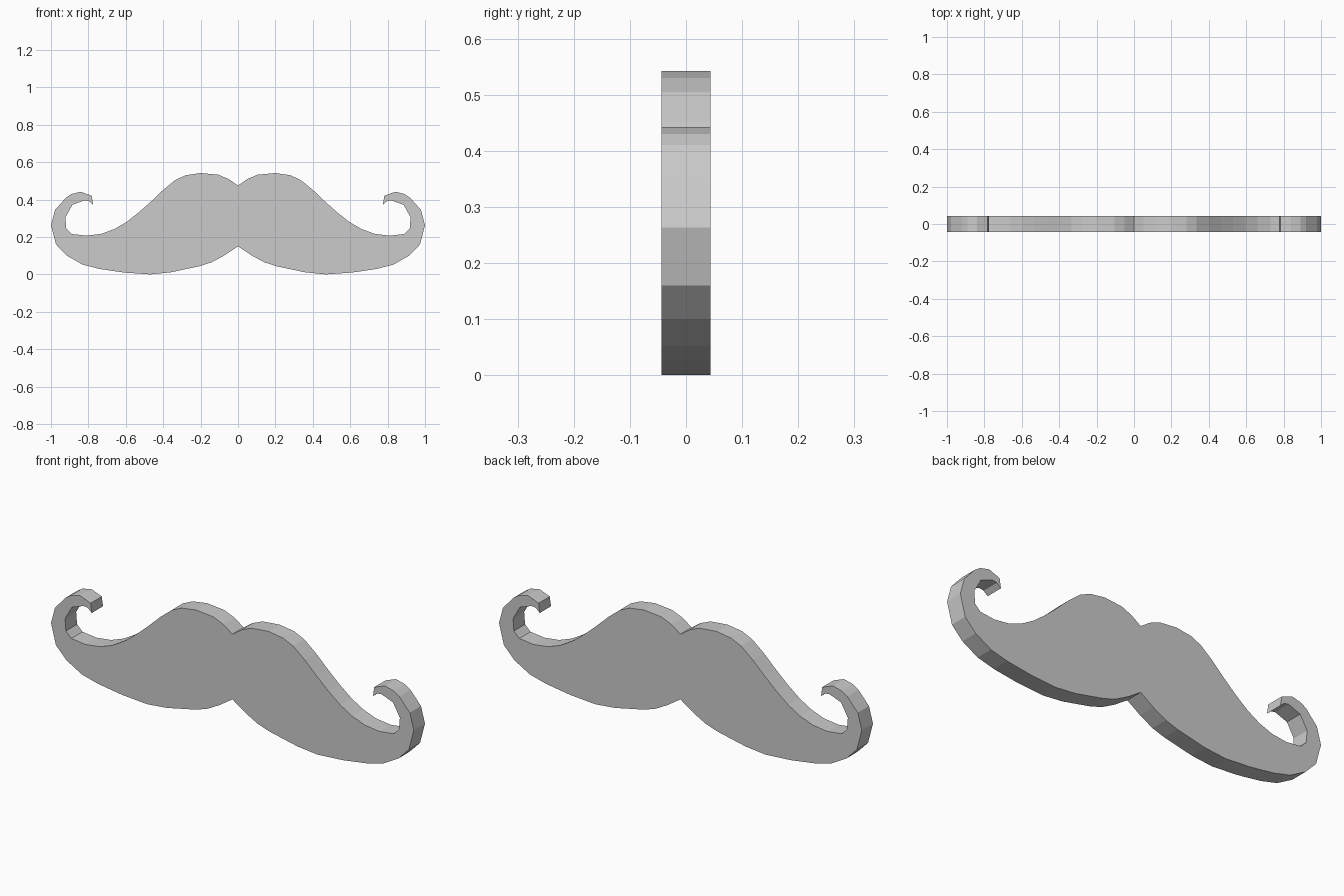
import bpy, bmesh

HALF_DEPTH = 0.044

# Right half outline: top centre, along the upper edge, round the curl, back underneath
half = [
    (0, 0.475), (0.05, 0.51), (0.105, 0.533), (0.2, 0.542), (0.28, 0.53), (0.335, 0.505),
    (0.40, 0.452), (0.465, 0.39), (0.53, 0.332), (0.595, 0.281), (0.66, 0.243), (0.73, 0.217),
    (0.81, 0.207), (0.888, 0.216), (0.918, 0.245), (0.923, 0.305), (0.885, 0.375),
    (0.835, 0.403), (0.79, 0.395), (0.775, 0.373), (0.782, 0.42), (0.84, 0.442), (0.89, 0.43),
    (0.92, 0.41), (0.978, 0.345), (1.0, 0.263), (0.973, 0.16), (0.915, 0.10), (0.83, 0.052),
    (0.74, 0.029), (0.61, 0.01), (0.47, 0.0), (0.36, 0.011), (0.205, 0.044), (0.14, 0.065),
    (0.07, 0.103), (0, 0.15),
]
# The inner edge of the curl hugs the hook closely
half[16:19] = [(0.885, 0.372), (0.82, 0.396), (0.797, 0.392)]

# Full outline by mirroring the half across x = 0
outline = half + [(-x, z) for x, z in reversed(half[1:-1])]

# Moustache plate: extrude the outline through its depth
bm = bmesh.new()
face = bm.faces.new([bm.verts.new((x, -HALF_DEPTH, z)) for x, z in outline])
ext = bmesh.ops.extrude_face_region(bm, geom=[face], use_keep_orig=True)
verts = [g for g in ext["geom"] if isinstance(g, bmesh.types.BMVert)]
bmesh.ops.translate(bm, verts=verts, vec=(0, 2 * HALF_DEPTH, 0))
bmesh.ops.triangulate(bm, faces=[f for f in bm.faces if len(f.verts) > 4])
bmesh.ops.recalc_face_normals(bm, faces=bm.faces[:])

mesh = bpy.data.meshes.new("moustache")
bm.to_mesh(mesh)
bm.free()
bpy.context.collection.objects.link(bpy.data.objects.new("moustache", mesh))
